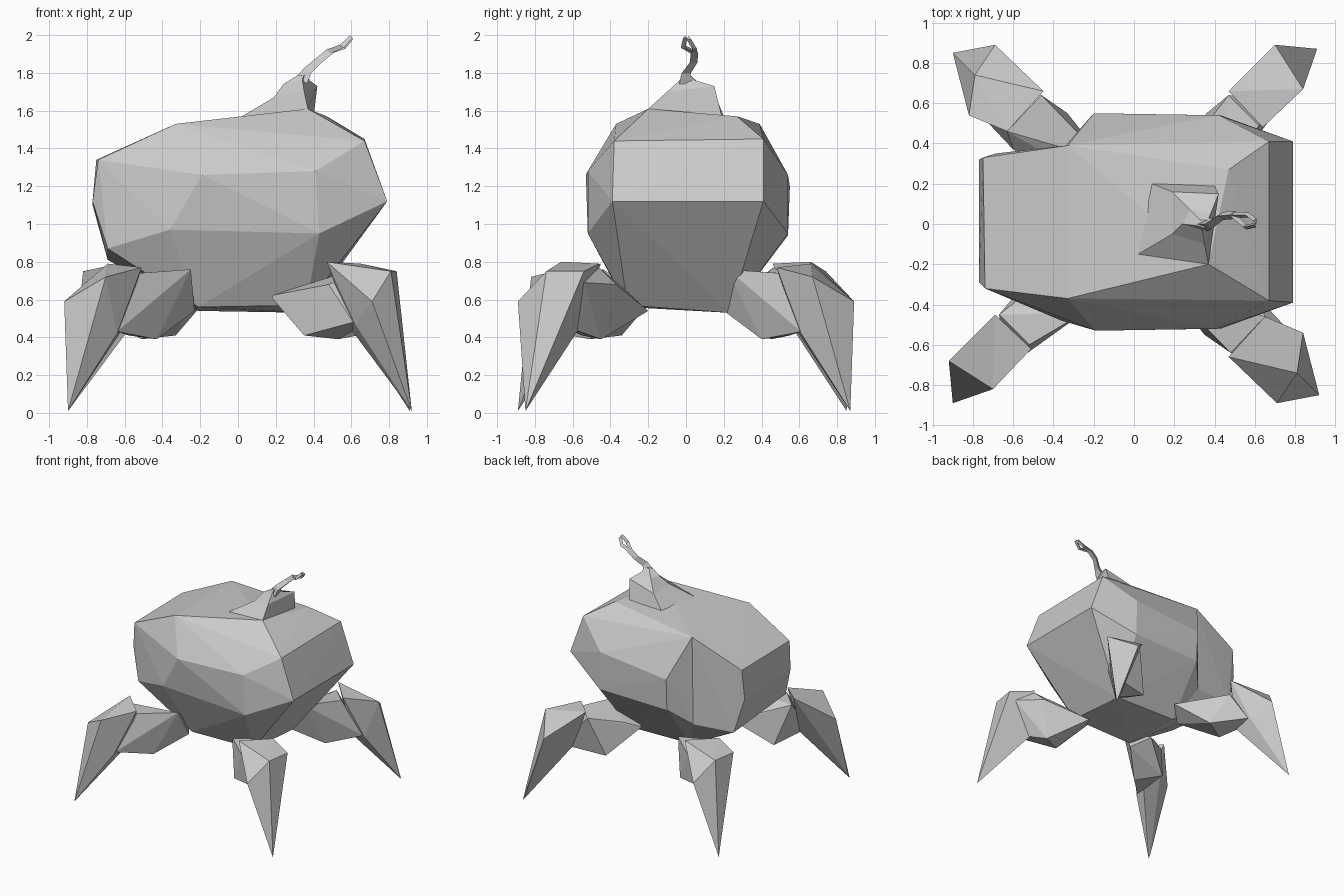
import bpy, bmesh
from mathutils import Vector

grey = bpy.data.materials.new("stone_grey")
grey.diffuse_color = (0.6, 0.6, 0.6, 1)


def finish(name, bm):
    bmesh.ops.recalc_face_normals(bm, faces=bm.faces)
    me = bpy.data.meshes.new(name)
    bm.to_mesh(me)
    bm.free()
    me.materials.append(grey)
    ob = bpy.data.objects.new(name, me)
    bpy.context.collection.objects.link(ob)
    return ob


def hull(name, pts):
    """Faceted solid wrapped around a few corner points."""
    bm = bmesh.new()
    for p in pts:
        bm.verts.new(p)
    res = bmesh.ops.convex_hull(bm, input=bm.verts)
    junk = {v for v in res["geom_interior"] + res["geom_unused"]
            if isinstance(v, bmesh.types.BMVert)}
    bmesh.ops.delete(bm, geom=list(junk), context='VERTS')
    return finish(name, bm)


def union(a, b):
    """Fuse b into a and discard b."""
    mod = a.modifiers.new("fuse", 'BOOLEAN')
    mod.operation, mod.solver, mod.object = 'UNION', 'EXACT', b
    bpy.context.view_layer.objects.active = a
    bpy.ops.object.modifier_apply(modifier=mod.name)
    bpy.data.objects.remove(b)


def loft(name, rings):
    """Skin a list of equal-sized rings and cap the far end."""
    bm = bmesh.new()
    vr = [[bm.verts.new(p) for p in r] for r in rings]
    n = len(vr[0])
    for a, b in zip(vr, vr[1:]):
        for i in range(n):
            j = (i + 1) % n
            bm.faces.new((a[i], a[j], b[j], b[i]))
    bm.faces.new(vr[-1])
    return finish(name, bm)


# Body: a narrower left block fused to the wide main boulder
seam = [(-0.33, -0.37, 1.53), (-0.33, 0.39, 1.53), (-0.19, -0.53, 1.26), (-0.36, -0.48, 0.97),
        (-0.34, 0.39, 0.80), (-0.21, -0.31, 0.56), (-0.21, 0.23, 0.54)]
body = hull("body", seam + [
    (-0.20, 0.55, 1.20), (-0.20, 0.54, 0.94),
    (0.37, -0.20, 1.61), (0.47, 0.27, 1.57), (0.41, -0.52, 1.28), (0.42, 0.54, 1.26),
    (0.43, -0.52, 0.95), (0.43, 0.54, 0.95), (0.36, -0.31, 0.57), (0.36, 0.23, 0.53),
    (0.67, -0.38, 1.44), (0.67, 0.41, 1.45), (0.79, -0.39, 1.12), (0.79, 0.41, 1.12)])
union(body, hull("left_block", seam + [
    (-0.74, -0.32, 1.34), (-0.75, 0.33, 1.34), (-0.77, -0.29, 1.12), (-0.77, 0.32, 1.10),
    (-0.69, -0.34, 0.87), (-0.69, 0.35, 0.81), (0.0, 0.0, 1.1)]))

# Legs: two mirrored pairs, each leg a thigh and a pointed shin
shin_a = [(0.92, -0.85, 0.01), (0.90, -0.84, 0.04), (0.71, -0.89, 0.59), (0.81, -0.74, 0.75),
          (0.84, -0.54, 0.75), (0.65, -0.46, 0.79), (0.47, -0.66, 0.80), (0.60, -0.57, 0.44),
          (0.62, -0.73, 0.47)]
thigh_a = [(0.17, -0.32, 0.62), (0.30, -0.20, 0.54), (0.42, -0.33, 0.66), (0.35, -0.55, 0.41),
           (0.53, -0.45, 0.39), (0.62, -0.59, 0.44), (0.61, -0.71, 0.48), (0.48, -0.64, 0.68),
           (0.65, -0.46, 0.77), (0.62, -0.37, 0.68), (0.78, -0.54, 0.69)]
shin_b = [(0.91, 0.87, 0.01), (0.89, 0.87, 0.04), (0.70, 0.89, 0.59), (0.84, 0.67, 0.72),
          (0.64, 0.48, 0.77), (0.47, 0.66, 0.79), (0.64, 0.59, 0.43), (0.75, 0.61, 0.42)]
thigh_b = [(0.20, 0.30, 0.60), (0.34, 0.20, 0.54), (0.46, 0.22, 0.76), (0.36, 0.55, 0.41),
           (0.53, 0.40, 0.39), (0.65, 0.59, 0.43), (0.74, 0.61, 0.43), (0.47, 0.64, 0.73),
           (0.62, 0.49, 0.74), (0.30, 0.42, 0.66)]
legs = {
    "front_right": (shin_a, thigh_a, lambda x, y, z: (x, y, z)),
    "back_left": (shin_a, thigh_a, lambda x, y, z: (-x + 0.02, -y, z)),
    "back_right": (shin_b, thigh_b, lambda x, y, z: (x, y, z)),
    "front_left": (shin_b, thigh_b, lambda x, y, z: (-y - 0.03, -x + 0.02, z)),
}
for side, (shin, thigh, place) in legs.items():
    leg = hull(side + "_leg", [place(*p) for p in shin])
    union(leg, hull(side + "_thigh", [place(*p) for p in thigh]))

# Stem base: four flared flaps narrowing to a neck
loft("stem_base", [
    [(0.02, -0.15, 1.57), (0.37, -0.20, 1.61), (0.40, 0.19, 1.57), (0.09, 0.20, 1.57)],
    [(0.19, -0.05, 1.67), (0.35, -0.10, 1.70), (0.42, 0.15, 1.73), (0.19, 0.16, 1.67)],
    [(0.24, 0.00, 1.74), (0.34, -0.03, 1.765), (0.38, 0.05, 1.76), (0.28, 0.07, 1.745)],
    [(0.32, -0.01, 1.79), (0.35, -0.02, 1.79), (0.37, 0.02, 1.79), (0.33, 0.02, 1.79)]])


# Stem: thin bent stalk that splits into two strands at its tip
def stalk(name, path):
    rings = []
    for x, y, z, r in path:
        c = Vector((x, y, z))
        rings.append([c + Vector(d) * r for d in
                      ((-0.6, 0, 0.7), (0.6, -0.9, -0.5), (0.6, 0.9, -0.5))])
    return loft(name, rings)


stalk("stem", [(0.34, 0.0, 1.76, 0.04), (0.37, 0.0, 1.81, 0.027),
               (0.43, 0.04, 1.865, 0.022), (0.49, 0.045, 1.915, 0.022)])
stalk("stem_tip_front", [(0.48, 0.045, 1.91, 0.018), (0.55, -0.015, 1.94, 0.014),
                         (0.60, -0.005, 1.99, 0.012)])
stalk("stem_tip_back", [(0.48, 0.045, 1.91, 0.018), (0.56, 0.045, 1.935, 0.014),
                        (0.60, 0.015, 1.985, 0.014)])
